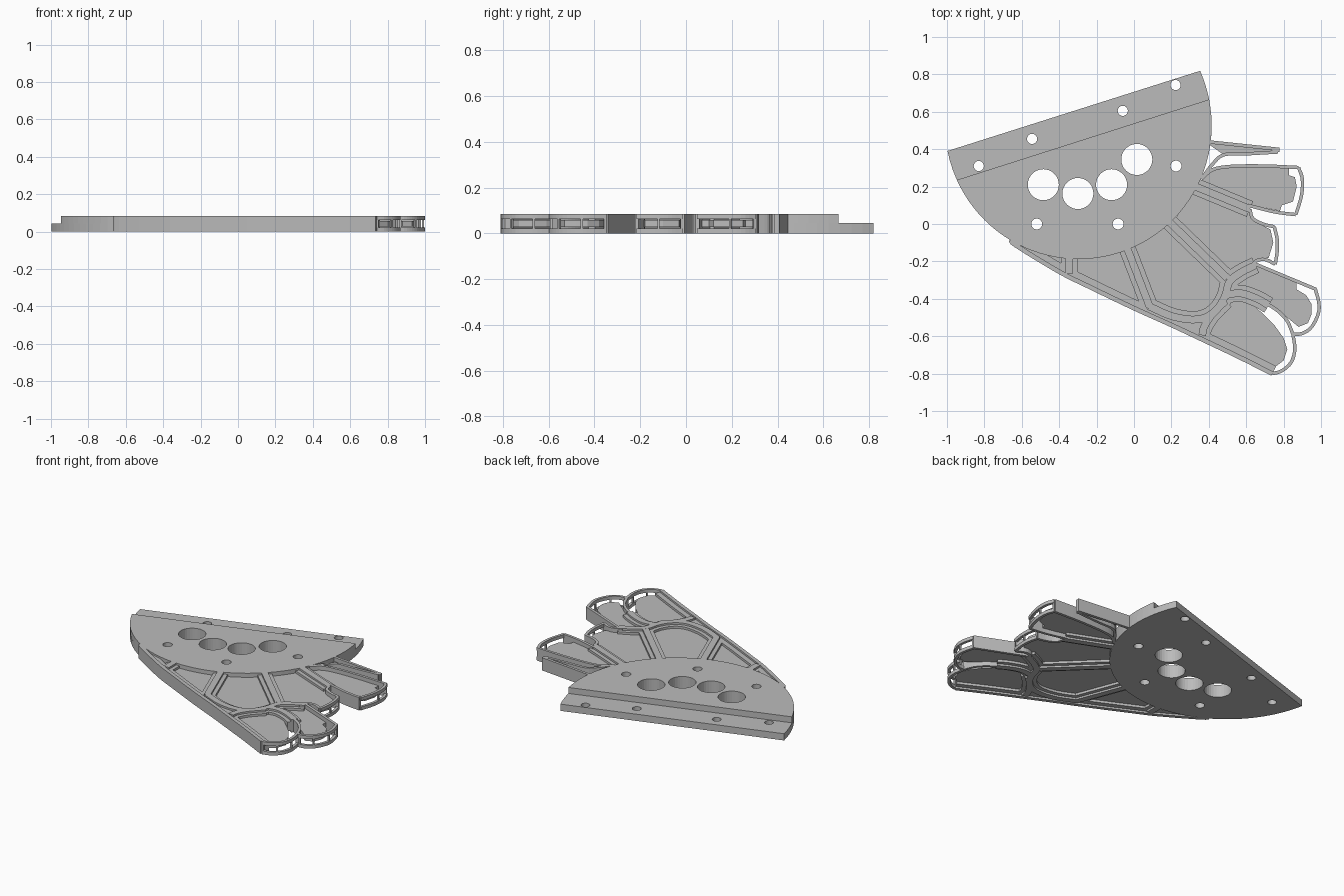
import bpy, bmesh
from math import sin, cos, radians
from mathutils import Vector

cube = bpy.data.objects.get("Cube")
if cube:
    bpy.data.objects.remove(cube)

grey = bpy.data.materials.new("plain grey")
grey.use_nodes = True
tone = (0.5, 0.5, 0.5, 1)
grey.diffuse_color = tone
for node in grey.node_tree.nodes:
    if node.type == 'BSDF_PRINCIPLED':
        node.inputs["Base Color"].default_value = tone

TOP = 0.085
STEP = 0.045


def finish(name, bm):
    bmesh.ops.remove_doubles(bm, verts=bm.verts, dist=0.0001)
    bmesh.ops.recalc_face_normals(bm, faces=bm.faces)
    mesh = bpy.data.meshes.new(name)
    bm.to_mesh(mesh)
    bm.free()
    mesh.materials.append(grey)
    for p in mesh.polygons:
        p.use_smooth = False
        p.material_index = 0
    ob = bpy.data.objects.new(name, mesh)
    bpy.context.scene.collection.objects.link(ob)


def slab(name, outline, z0, z1, holes=()):
    """Flat filled outline with holes, extruded between two heights."""
    curve = bpy.data.curves.new(name + " profile", 'CURVE')
    curve.dimensions = '2D'
    curve.fill_mode = 'BOTH'
    curve.extrude = (z1 - z0) / 2
    for loop in [outline, *holes]:
        sp = curve.splines.new('POLY')
        sp.points.add(len(loop) - 1)
        for point, (x, y) in zip(sp.points, loop):
            point.co = (x, y, 0, 1)
        sp.use_cyclic_u = True
    temp = bpy.data.objects.new(name + " temp", curve)
    bpy.context.scene.collection.objects.link(temp)
    mesh = bpy.data.meshes.new_from_object(temp)
    bm = bmesh.new()
    bm.from_mesh(mesh)
    bmesh.ops.translate(bm, verts=bm.verts, vec=(0, 0, (z0 + z1) / 2))
    bpy.data.objects.remove(temp)
    bpy.data.curves.remove(curve)
    bpy.data.meshes.remove(mesh)
    finish(name, bm)


def smooth(pts, n=4):
    """Rounded path through the given points."""
    p = [Vector(q) for q in pts]
    p = [2 * p[0] - p[1], *p, 2 * p[-1] - p[-2]]
    out = []
    for a, b, c, d in zip(p, p[1:], p[2:], p[3:]):
        for i in range(n):
            t = i / n
            out.append(b + (c - a) * t / 2 + (2 * a - 5 * b + 4 * c - d) * t * t / 2
                       + (3 * b - a - 3 * c + d) * t ** 3 / 2)
    return out + [p[-2]]


def strip(name, pts, width, z0=0.0, z1=TOP):
    """Wall of constant width following a path."""
    p = [Vector(q) for q in pts]
    bm = bmesh.new()
    rings = []
    for i, q in enumerate(p):
        d1 = (q - p[i - 1]).normalized() if i else (p[1] - q).normalized()
        d2 = (p[i + 1] - q).normalized() if i < len(p) - 1 else d1
        t = (d1 + d2).normalized()
        off = Vector((-t.y, t.x)) * width / 2 / max(t.dot(d1), 0.6)
        l, r = q + off, q - off
        rings.append([bm.verts.new((v.x, v.y, z))
                      for v, z in ((l, z0), (r, z0), (r, z1), (l, z1))])
    for a, b in zip(rings, rings[1:]):
        for k in range(4):
            bm.faces.new((a[k], a[(k + 1) % 4], b[(k + 1) % 4], b[k]))
    bm.faces.new(rings[0])
    bm.faces.new(rings[-1][::-1])
    finish(name, bm)


def circle(x, y, r, n=32):
    return [(x + r * cos(radians(360 * i / n)), y + r * sin(radians(360 * i / n)))
            for i in range(n)]


def arc(a0, a1, n=48):
    pts = []
    for i in range(n + 1):
        a = a0 + (a1 - a0) * i / n
        r = 0.692 + 0.024 * ((a + 72) / 98) ** 2
        pts.append((-0.29 + r * cos(radians(a)), 0.505 + r * sin(radians(a))))
    return pts


# Half-round mounting plate with a lower step along its straight edge
big = [circle(x, y, 0.083) for x, y in
       ((-0.485, 0.21), (-0.3, 0.163), (-0.12, 0.21), (0.015, 0.345))]
front_bolts = [circle(x, y, 0.029) for x, y in ((0.225, 0.31), (-0.52, 0), (-0.085, 0))]
back_bolts = [circle(x, y, 0.027) for x, y in
              ((-0.83, 0.31), (-0.545, 0.455), (-0.06, 0.605), (0.222, 0.743))]
slab("plate_base", arc(26, -170.8), 0, STEP, big + front_bolts + back_bolts)
slab("plate_top", arc(13.1, -157.7), STEP, TOP, big + front_bolts)

# Thin panels between the ribs
panels = {
    "inner_panel": [(-0.62, -0.11), (-0.345, -0.17), (-0.03, -0.13), (0.2, 0), (0.5, -0.3),
                    (0.48, -0.42), (0.42, -0.48), (0.33, -0.51), (0.36, -0.61), (0.1, -0.5),
                    (-0.25, -0.33), (-0.5, -0.2)],
    "side_panel": [(0.2, 0), (0.34, 0.2), (0.62, 0.08), (0.65, 0.01), (0.73, -0.03), (0.745, -0.1),
                   (0.72, -0.18), (0.64, -0.2), (0.62, -0.24), (0.5, -0.29)],
    "long_finger_panel": [(0.36, -0.6), (0.4, -0.5), (0.5, -0.4), (0.6, -0.4), (0.69, -0.48),
                          (0.75, -0.54), (0.8, -0.61), (0.82, -0.67), (0.8, -0.73),
                          (0.76, -0.76), (0.7, -0.78)],
    "short_finger_panel": [(0.49, -0.38), (0.52, -0.28), (0.65, -0.22), (0.87, -0.31),
                           (0.87, -0.35), (0.92, -0.38), (0.95, -0.43), (0.95, -0.48),
                           (0.93, -0.53), (0.88, -0.55), (0.82, -0.5), (0.74, -0.44),
                           (0.6, -0.39)],
    "back_finger_panel": [(0.34, 0.21), (0.42, 0.29), (0.5, 0.305), (0.83, 0.3), (0.83, 0.26),
                          (0.86, 0.25), (0.87, 0.2), (0.85, 0.12), (0.79, 0.1), (0.78, 0.07),
                          (0.63, 0.1)],
    "sliver_panel": [(0.38, 0.44), (0.77, 0.4), (0.77, 0.39), (0.6, 0.375), (0.48, 0.37)],
}
for name, outline in panels.items():
    slab(name, outline, 0.028, 0.058)

# Ribs: a full-height core with a lower ledge on both sides
ribs = {
    "left_rib": [(-0.345, -0.16), (-0.345, -0.265)],
    "middle_rib": [(-0.04, -0.12), (0.085, -0.445)],
    "right_rib": [(0.19, 0.01), (0.5, -0.29)],
    "cross_rib": smooth([(0.08, -0.44), (0.21, -0.495), (0.34, -0.51), (0.43, -0.47),
                         (0.485, -0.39), (0.51, -0.31), (0.57, -0.26), (0.65, -0.22)]),
    "long_finger_rib": smooth([(0.365, -0.595), (0.375, -0.55), (0.42, -0.48), (0.49, -0.41)]),
    "finger_rib": smooth([(0.49, -0.38), (0.57, -0.37), (0.66, -0.4), (0.72, -0.435)]),
    "back_rib": [(0.33, 0.2), (0.62, 0.08)],
}
for name, path in ribs.items():
    strip(name, path, 0.04)
    strip(name + "_ledge", path, 0.09, 0.012, 0.073)

# Solid outer walls
edge = smooth([(-0.655, -0.085), (-0.63, -0.115), (-0.4, -0.255), (-0.25, -0.33), (0, -0.45),
               (0.2, -0.54), (0.36, -0.615), (0.55, -0.705), (0.74, -0.8)])
strip("outer_wall", edge, 0.024)
strip("outer_wall_ledge", [p + Vector((0.012, 0.025)) for p in edge], 0.035, 0.012, 0.073)
walls = {
    "finger_divider": smooth([(0.7, -0.42), (0.77, -0.465), (0.82, -0.52), (0.85, -0.59)]),
    "short_finger_wall": [(0.62, -0.22), (0.65, -0.215), (0.975, -0.35)],
    "side_wall_back": smooth([(0.62, 0.08), (0.635, 0.03), (0.69, 0.0), (0.75, -0.015)]),
    "side_wall_front": smooth([(0.755, -0.215), (0.7, -0.19), (0.65, -0.2), (0.62, -0.25)]),
    "back_finger_wall_front": smooth([(0.865, 0.05), (0.75, 0.065), (0.61, 0.1)]),
    "back_finger_wall_back": smooth([(0.36, 0.24), (0.42, 0.29), (0.52, 0.308), (0.7, 0.31),
                                     (0.88, 0.302)]),
    "sliver_wall_back": [(0.39, 0.44), (0.77, 0.4), (0.77, 0.385)],
    "sliver_wall_front": smooth([(0.77, 0.385), (0.6, 0.375), (0.48, 0.37), (0.42, 0.32),
                                 (0.36, 0.24)]),
}
for name, path in walls.items():
    strip(name, path, 0.018)

# Open rounded tips: upper and lower rail joined by small posts
tips = {
    "long_finger_tip": [(0.74, -0.8), (0.79, -0.785), (0.84, -0.74), (0.86, -0.67),
                        (0.85, -0.59)],
    "short_finger_tip": [(0.97, -0.35), (0.988, -0.42), (0.985, -0.48), (0.95, -0.55),
                         (0.9, -0.585), (0.845, -0.59)],
    "side_tip": [(0.75, -0.015), (0.765, -0.08), (0.765, -0.15), (0.755, -0.215)],
    "back_finger_tip": [(0.88, 0.302), (0.9, 0.24), (0.895, 0.15), (0.865, 0.05)],
}
for name, pts in tips.items():
    path = smooth(pts)
    strip(name + "_lower_rail", path, 0.018, 0, 0.022)
    strip(name + "_upper_rail", path, 0.018, 0.063, TOP)
    for i in range(0, len(path) - 1, 6):
        a, b = path[i], path[i + 1]
        strip(name + "_post", [a, a + (b - a).normalized() * 0.01], 0.012, 0.02, 0.065)
